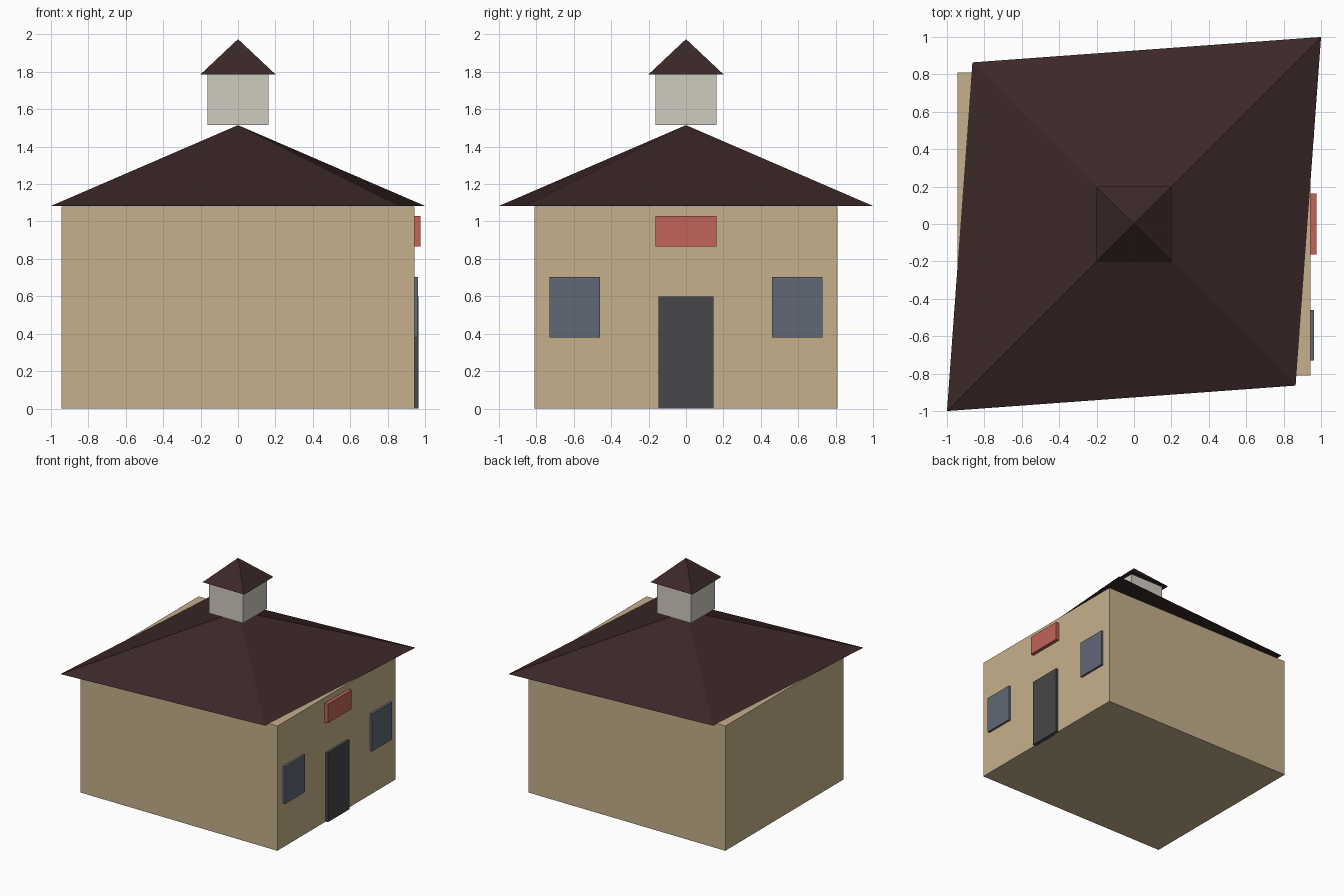
import bpy

if "Cube" in bpy.data.objects:
    bpy.data.objects.remove(bpy.data.objects["Cube"])


def material(name, rgb):
    m = bpy.data.materials.new(name)
    m.diffuse_color = (*rgb, 1.0)
    m.use_nodes = True
    m.node_tree.nodes["Principled BSDF"].inputs["Base Color"].default_value = m.diffuse_color
    return m


WALL = material("tan_wall", (0.56, 0.44, 0.26))
ROOF = material("dark_brown_roof", (0.045, 0.021, 0.021))
CUPOLA = material("pale_stone", (0.62, 0.60, 0.52))
DOOR = material("charcoal_door", (0.063, 0.063, 0.07))
GLASS = material("slate_glass", (0.115, 0.14, 0.185))
SIGN = material("red_sign", (0.54, 0.125, 0.10))


def add_mesh(name, verts, faces, mat):
    me = bpy.data.meshes.new(name)
    me.from_pydata(verts, [], faces)
    me.materials.append(mat)
    ob = bpy.data.objects.new(name, me)
    bpy.context.collection.objects.link(ob)
    return ob


def box(name, x, y, z, mat):
    verts = [(a, b, c) for c in z for a, b in
             ((x[0], y[0]), (x[1], y[0]), (x[1], y[1]), (x[0], y[1]))]
    faces = [(3, 2, 1, 0), (4, 5, 6, 7)]
    faces += [(i, (i + 1) % 4, (i + 1) % 4 + 4, i + 4) for i in range(4)]
    return add_mesh(name, verts, faces, mat)


def pyramid(name, corners, z0, z1, mat):
    verts = [(x, y, z0) for x, y in corners] + [(0, 0, z1)]
    faces = [(3, 2, 1, 0)] + [(i, (i + 1) % 4, 4) for i in range(4)]
    return add_mesh(name, verts, faces, mat)


# Main building and its slightly skewed roof
box("walls", (-0.944, 0.944), (-0.81, 0.81), (0, 1.08), WALL)
pyramid("main_roof", [(-1, -1), (0.864, -0.864), (1, 1), (-0.864, 0.864)],
        1.083, 1.515, ROOF)

# Cupola resting level with the roof apex
box("cupola", (-0.163, 0.163), (-0.163, 0.163), (1.515, 1.787), CUPOLA)
pyramid("cupola_roof", [(-0.2, -0.2), (0.2, -0.2), (0.2, 0.2), (-0.2, 0.2)],
        1.787, 1.975, ROOF)

# Door, windows and sign on the right-hand wall
box("door", (0.93, 0.965), (-0.148, 0.148), (0, 0.598), DOOR)
for side, y in (("near", -0.595), ("far", 0.595)):
    box("window_" + side, (0.93, 0.963), (y - 0.135, y + 0.135),
        (0.38, 0.703), GLASS)
box("sign_board", (0.93, 0.975), (-0.163, 0.163), (0.866, 1.03), SIGN)
